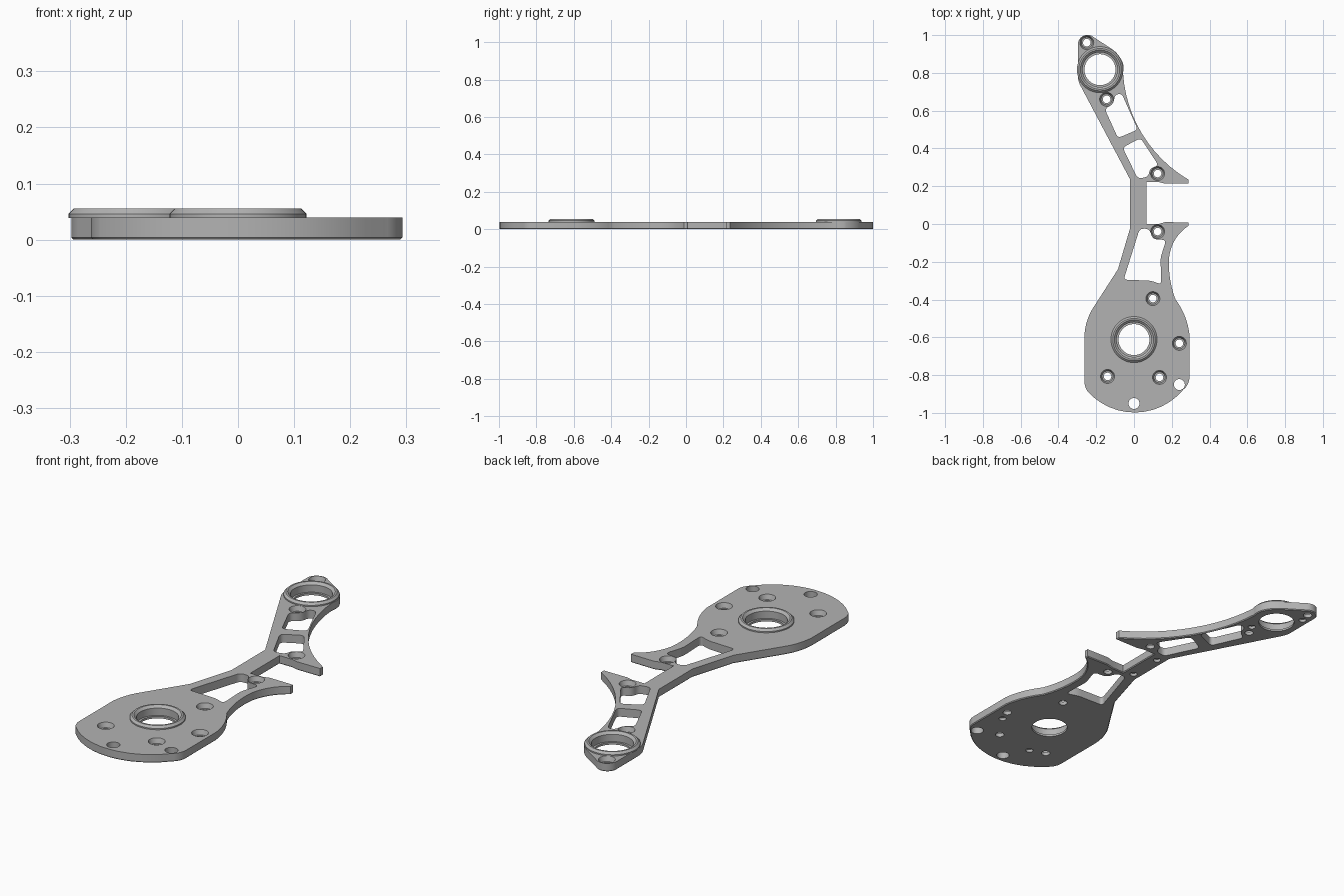
import bpy, bmesh
from math import sin, cos, pi, atan, radians
from mathutils import Vector

cube = bpy.data.objects.get("Cube")
if cube:
    bpy.data.objects.remove(cube, do_unlink=True)

THICKNESS = 0.04

grey = bpy.data.materials.new("satin grey")
grey.use_nodes = True
grey.diffuse_color = (0.45, 0.45, 0.45, 1)
grey.node_tree.nodes["Principled BSDF"].inputs["Base Color"].default_value = grey.diffuse_color


def make_object(name, bm):
    bmesh.ops.recalc_face_normals(bm, faces=bm.faces)
    mesh = bpy.data.meshes.new(name)
    bm.to_mesh(mesh)
    bm.free()
    mesh.materials.append(grey)
    obj = bpy.data.objects.new(name, mesh)
    bpy.context.collection.objects.link(obj)
    return obj


def arc_path(nodes, steps=12):
    """Closed path; each node is x, y and the bulge of the edge leaving it."""
    points = []
    for i, (x, y, bulge) in enumerate(nodes):
        start = Vector((x, y))
        end = Vector(nodes[(i + 1) % len(nodes)][:2])
        points.append(start)
        if bulge:
            half = 2 * atan(bulge)
            chord = end - start
            normal = Vector((-chord.y, chord.x))
            centre = (start + end) / 2 + normal * (1 - bulge ** 2) / (4 * bulge)
            spoke = start - centre
            for k in range(1, steps):
                a = 2 * half * k / steps
                points.append(centre + Vector((spoke.x * cos(a) - spoke.y * sin(a),
                                               spoke.x * sin(a) + spoke.y * cos(a))))
    return points


def rounded_path(corners, radius=0.022, steps=6):
    """Closed polygon with every corner softened by a small curve."""
    corners = [Vector(c) for c in corners]
    points = []
    for i, corner in enumerate(corners):
        ends = []
        for other in (corners[i - 1], corners[(i + 1) % len(corners)]):
            side = other - corner
            ends.append(corner + side.normalized() * min(radius, side.length * 0.45))
        for k in range(steps + 1):
            t = k / steps
            points.append(ends[0] * (1 - t) ** 2 + corner * 2 * t * (1 - t) + ends[1] * t ** 2)
    return points


def add_prism(bm, points, low, high):
    bottom = bm.faces.new([bm.verts.new((p.x, p.y, low)) for p in points])
    top = bmesh.ops.extrude_face_region(bm, geom=[bottom], use_keep_orig=True)["geom"]
    for v in top:
        if isinstance(v, bmesh.types.BMVert):
            v.co.z = high
    return bottom


def add_lathe(bm, profile, x, y, segments=40):
    """Revolve a closed profile of (radius, height) about a vertical axis."""
    rings = []
    for r, z in profile:
        if r == 0:
            rings.append([bm.verts.new((x, y, z))] * segments)
        else:
            rings.append([bm.verts.new((x + r * cos(2 * pi * k / segments),
                                        y + r * sin(2 * pi * k / segments), z))
                          for k in range(segments)])
    for i, ring in enumerate(rings):
        after = rings[(i + 1) % len(rings)]
        for k in range(segments):
            n = (k + 1) % segments
            quad = list(dict.fromkeys((ring[k], ring[n], after[n], after[k])))
            if len(quad) > 2:
                bm.faces.new(quad)


def smooth(obj):
    bpy.ops.object.select_all(action="DESELECT")
    obj.select_set(True)
    bpy.context.view_layer.objects.active = obj
    bpy.ops.object.shade_smooth_by_angle(angle=radians(25))


# Plate outline, counter-clockwise from the lower left
outline = [
    (-0.246, -0.886, 0.46), (0.262, -0.876, 0.2), (0.293, -0.82, 0),
    (0.293, -0.58, 0.13), (0.22, -0.40, -0.1), (0.185, -0.19, -0.24),
    (0.288, -0.01, 0), (0.288, 0.008, 0), (0.165, 0.01, 0), (0.13, 0, 0),
    (0.066, 0, 0), (0.066, 0.222, 0), (0.13, 0.222, 0), (0.165, 0.214, 0),
    (0.288, 0.214, 0), (0.288, 0.235, -0.25), (-0.058, 0.80, 0.1),
    (-0.058, 0.85, 0.15), (-0.115, 0.925, 0), (-0.215, 0.99, 0.6),
    (-0.297, 0.955, 0), (-0.297, 0.78, 0.1), (-0.285, 0.735, 0),
    (-0.02, 0.235, 0), (-0.02, -0.02, 0), (-0.085, -0.24, 0),
    (-0.22, -0.45, 0.12), (-0.262, -0.585, 0), (-0.262, -0.84, 0.12),
]
bm = bmesh.new()
base = add_prism(bm, arc_path(outline), 0, THICKNESS)
bmesh.ops.recalc_face_normals(bm, faces=bm.faces)
bmesh.ops.bevel(bm, geom=list(base.edges), offset=0.004, segments=1, affect="EDGES")
plate = make_object("base_plate", bm)

# Openings cut through the plate
windows = [
    [(-0.155, 0.61), (-0.11, 0.635), (-0.10, 0.685), (-0.065, 0.69), (0.02, 0.50), (-0.085, 0.455)],
    [(-0.06, 0.405), (0.035, 0.455), (0.13, 0.31), (0.085, 0.295), (0.075, 0.25), (0.02, 0.24)],
    [(0.03, -0.025), (0.08, -0.025), (0.10, -0.08), (0.17, -0.085),
     (0.14, -0.18), (0.145, -0.32), (0.09, -0.30), (-0.055, -0.295)],
]
screw_holes = [(-0.25, 0.96), (-0.145, 0.66), (0.125, 0.267), (0.125, -0.04),
               (0.10, -0.395), (0.24, -0.632), (-0.14, -0.807), (0.135, -0.812)]
plain_holes = [(0, -0.95), (0.24, -0.85)]
blind_holes = [(0.22, -0.69), (-0.065, -0.835), (0.02, 0.19),
               (0.02, 0.02), (-0.12, 0.71), (-0.26, 0.91)]
bearings = {"front_bearing_ring": (0, -0.612), "rear_bearing_ring": (-0.18, 0.817)}

BELOW, ABOVE = -0.02, 0.06


def drill(radius, top):
    return [(0, BELOW), (radius, BELOW), (radius, top), (0, top)]


screw_profile = [(0, BELOW), (0.02, BELOW), (0.02, 0.017), (0.029, 0.017),
                 (0.037, THICKNESS), (0.037, ABOVE), (0, ABOVE)]
bm = bmesh.new()
for window in windows:
    add_prism(bm, rounded_path(window), BELOW, ABOVE)
for places, profile in ((screw_holes, screw_profile), (plain_holes, drill(0.029, ABOVE)),
                        (blind_holes, drill(0.017, 0.014)), (bearings.values(), drill(0.095, ABOVE))):
    for x, y in places:
        add_lathe(bm, profile, x, y)
cutter = make_object("opening_cutter", bm)
cutter.hide_render = True

cut = plate.modifiers.new("openings", "BOOLEAN")
cut.operation = "DIFFERENCE"
cut.solver = "EXACT"
cut.object = cutter
bpy.context.view_layer.objects.active = plate
bpy.ops.object.modifier_apply(modifier=cut.name)
bpy.data.objects.remove(cutter, do_unlink=True)
smooth(plate)

# Raised bearing rings with chamfered rims and an inner ledge
ring_profile = [(0.082, 0), (0.095, 0), (0.095, 0.039), (0.122, 0.039), (0.122, 0.046),
                (0.112, 0.056), (0.104, 0.056), (0.092, 0.045), (0.092, 0.01), (0.082, 0.01)]
for name, (x, y) in bearings.items():
    bm = bmesh.new()
    add_lathe(bm, ring_profile, x, y, 64)
    smooth(make_object(name, bm))
